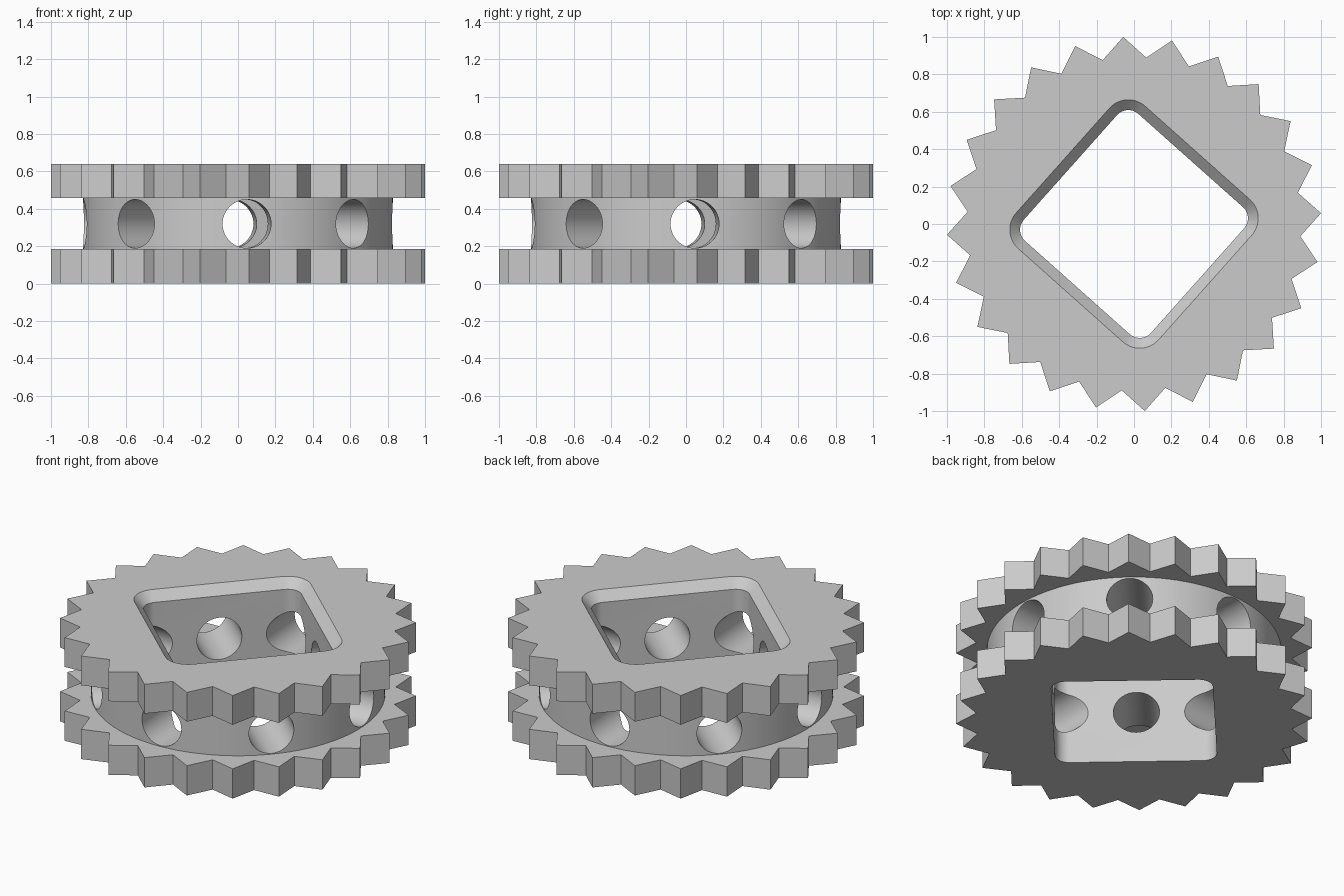
import bpy, bmesh
from math import cos, sin, pi, radians
from mathutils import Matrix, Vector

if "Cube" in bpy.data.objects:
    bpy.data.objects.remove(bpy.data.objects["Cube"], do_unlink=True)

TURN = radians(3.3)      # whole wheel is slightly turned
TEETH, SEGMENTS = 24, 96
HEIGHT, LOW, HIGH = 0.64, 0.185, 0.458

grey = bpy.data.materials.new("plain grey")
grey.use_nodes = True
grey.diffuse_color = (0.6, 0.6, 0.6, 1)
grey.node_tree.nodes["Principled BSDF"].inputs["Base Color"].default_value = (0.6, 0.6, 0.6, 1)


def gear_loop(z):
    """Pointed teeth; each flank has one midpoint so it matches the drum circle."""
    tip, root = 1.0017, 0.892
    step = pi / TEETH
    key = [Vector((cos(TURN + i * step), sin(TURN + i * step), 0)) * (root if i % 2 else tip)
           for i in range(2 * TEETH)]
    points = []
    for i, p in enumerate(key):
        points += [p, (p + key[(i + 1) % len(key)]) / 2]
    return [Vector((p.x, p.y, z)) for p in points]


def circle_loop(radius, z):
    return [Vector((radius * cos(TURN + 2 * pi * i / SEGMENTS),
                    radius * sin(TURN + 2 * pi * i / SEGMENTS), z)) for i in range(SEGMENTS)]


def square_loop(grow, z, arc=10):
    """Rounded square standing on its corner, offset outward by grow."""
    centre, radius = 0.375 * 2 ** 0.5, 0.08 + grow
    points = []
    for k in range(4):
        a = TURN + k * pi / 2
        for j in range(arc + 1):
            t = a - pi / 4 + j * pi / 2 / arc
            points.append(Vector((centre * cos(a) + radius * cos(t),
                                  centre * sin(a) + radius * sin(t), z)))
    return points


def finish(name, bm):
    bmesh.ops.recalc_face_normals(bm, faces=bm.faces)
    mesh = bpy.data.meshes.new(name)
    bm.to_mesh(mesh)
    bm.free()
    mesh.materials.append(grey)
    obj = bpy.data.objects.new(name, mesh)
    bpy.context.collection.objects.link(obj)
    return obj


def loft(name, loops):
    bm = bmesh.new()
    rings = [[bm.verts.new(p) for p in loop] for loop in loops]
    for a, b in zip(rings, rings[1:]):
        for i in range(len(a)):
            j = (i + 1) % len(a)
            bm.faces.new((a[i], a[j], b[j], b[i]))
    bm.faces.new(rings[0][::-1])
    bm.faces.new(rings[-1])
    return finish(name, bm)


def cut(target, cutter):
    mod = target.modifiers.new("cut", 'BOOLEAN')
    mod.operation, mod.solver, mod.object = 'DIFFERENCE', 'EXACT', cutter
    bpy.ops.object.modifier_apply(modifier=mod.name)
    bpy.data.objects.remove(cutter, do_unlink=True)


# Two toothed flanges joined by a narrower drum
wheel = loft("toothed_wheel", [
    gear_loop(0), gear_loop(LOW), circle_loop(0.828, LOW),
    circle_loop(0.828, HIGH), gear_loop(HIGH), gear_loop(HEIGHT)])
bpy.ops.object.select_all(action='DESELECT')
wheel.select_set(True)
bpy.context.view_layer.objects.active = wheel

# Square bore, bevelled at the top
bevel = 0.055
cut(wheel, loft("bore_cutter", [
    square_loop(0, -0.1), square_loop(0, HEIGHT - bevel), square_loop(2 * bevel, HEIGHT + bevel)]))

# Eight round holes through the drum
bm = bmesh.new()
for k in range(8):
    place = (Matrix.Rotation(TURN + k * pi / 4, 4, 'Z')
             @ Matrix.Translation((0.65, 0, 0.32)) @ Matrix.Rotation(pi / 2, 4, 'Y'))
    bmesh.ops.create_cone(bm, cap_ends=True, segments=48, radius1=0.13, radius2=0.13,
                          depth=0.6, matrix=place)
cut(wheel, finish("hole_cutter", bm))

bpy.ops.object.shade_smooth_by_angle(angle=radians(25))
